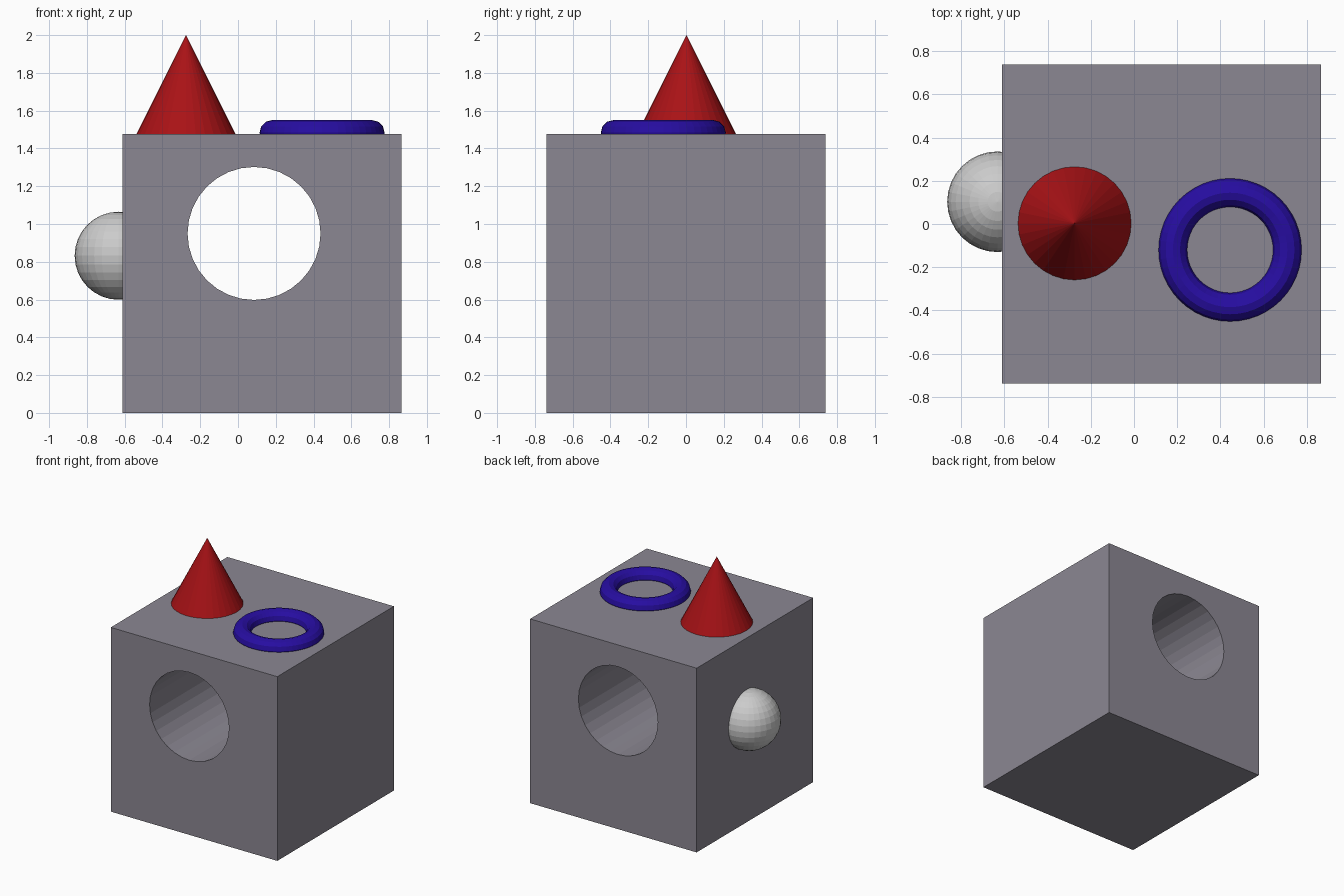
import bpy
from math import pi

if "Cube" in bpy.data.objects:
    bpy.data.objects.remove(bpy.data.objects["Cube"])


def finish(name, color=None):
    ob = bpy.context.object
    ob.name = name
    if color:
        mat = bpy.data.materials.new(name + "_colour")
        mat.diffuse_color = (*color, 1)
        mat.use_nodes = True
        mat.node_tree.nodes["Principled BSDF"].inputs["Base Color"].default_value = mat.diffuse_color
        ob.data.materials.append(mat)
    return ob


SIZE = 1.476

# Cube body
bpy.ops.mesh.primitive_cube_add(size=SIZE, location=(0.127, 0, SIZE / 2))
block = finish("block", (0.26, 0.245, 0.29))

# Round hole running front to back through the cube
bpy.ops.mesh.primitive_cylinder_add(vertices=32, radius=0.352, depth=3,
                                    location=(0.085, 0, 0.95), rotation=(pi / 2, 0, 0))
cutter = finish("hole_cutter")
cutter.hide_render = True
cutter.hide_set(True)
hole = block.modifiers.new("hole", 'BOOLEAN')
hole.operation = 'DIFFERENCE'
hole.solver = 'EXACT'
hole.object = cutter

# Cone standing on the top
bpy.ops.mesh.primitive_cone_add(vertices=32, radius1=0.262, depth=0.524,
                                location=(-0.275, 0.003, SIZE + 0.262))
finish("cone", (0.4, 0.006, 0.008))

# Ring half sunk into the top
bpy.ops.mesh.primitive_torus_add(major_segments=48, minor_segments=12,
                                 major_radius=0.265, minor_radius=0.066,
                                 location=(0.445, -0.12, 1.484))
finish("ring", (0.02, 0.004, 0.36))

# Ball half sunk into the left side
bpy.ops.mesh.primitive_uv_sphere_add(segments=32, ring_count=16, radius=0.233,
                                     location=(-0.632, 0.103, 0.832))
finish("ball")
